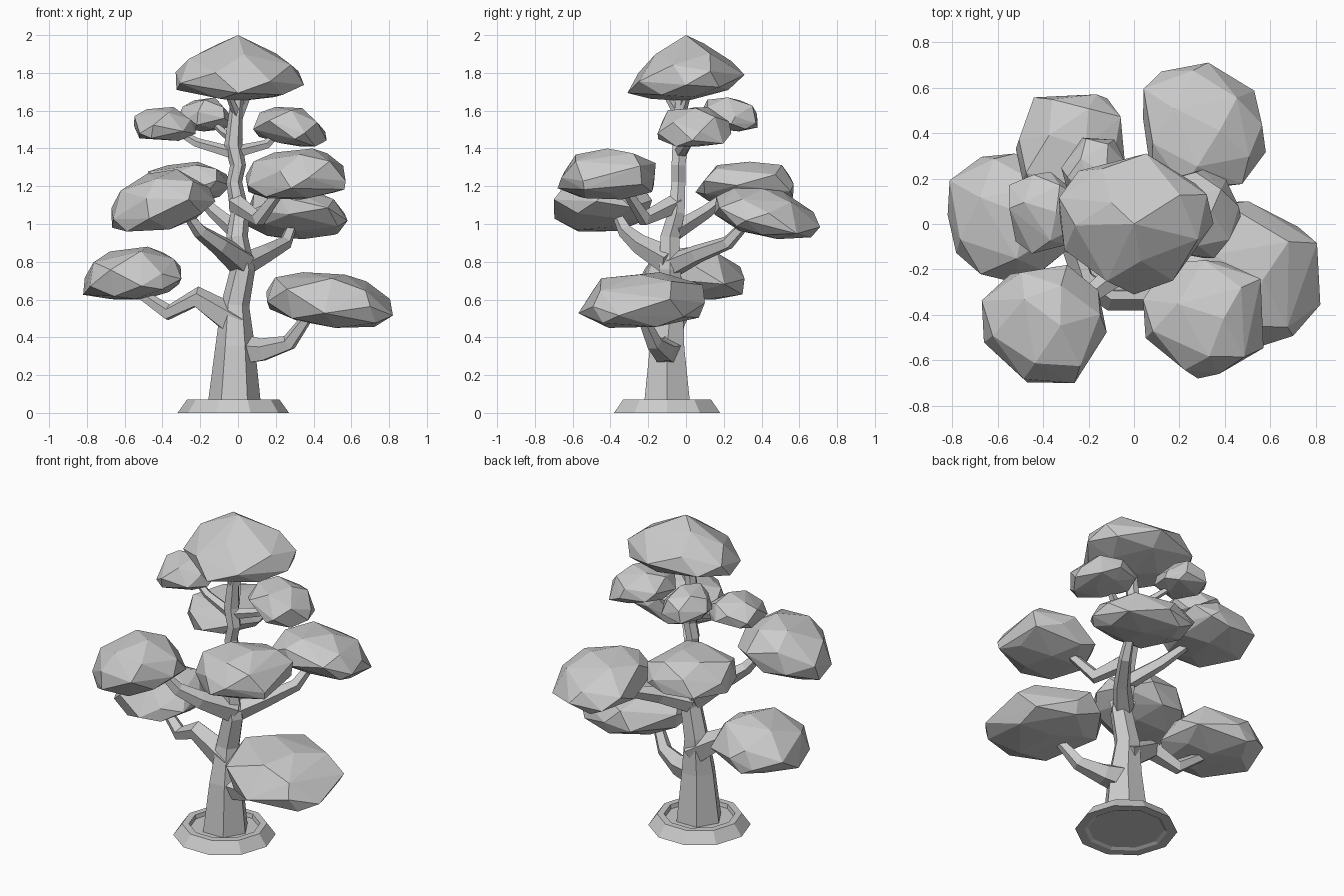
import bpy, bmesh, math, random
from mathutils import Vector

if "Cube" in bpy.data.objects:
    bpy.data.objects.remove(bpy.data.objects["Cube"])


def finish(bm, name):
    bmesh.ops.recalc_face_normals(bm, faces=bm.faces[:])
    me = bpy.data.meshes.new(name)
    bm.to_mesh(me)
    bm.free()
    ob = bpy.data.objects.new(name, me)
    bpy.context.collection.objects.link(ob)
    return ob


def tube(name, sides, pts):
    """Faceted tapering limb through (x, y, z, radius) points."""
    bm = bmesh.new()
    P = [Vector(p[:3]) for p in pts]
    rings, prev, u = [], None, None
    for i, p in enumerate(P):
        t = (P[min(i + 1, len(P) - 1)] - P[max(i - 1, 0)]).normalized()
        if i == 0 and sides == 6:
            t = Vector((0, 0, 1))
        if u is None:
            ref = Vector((1, 0, 0)) if abs(t.z) > 0.8 else Vector((0, 0, 1))
            u = (ref - t * ref.dot(t)).normalized()
        else:
            u = prev.rotation_difference(t) @ u
        prev, v = t, t.cross(u)
        rings.append([bm.verts.new(p + pts[i][3] * (u * math.cos(a) + v * math.sin(a)))
                      for a in (2 * math.pi * k / sides for k in range(sides))])
    for a, b in zip(rings, rings[1:]):
        for k in range(sides):
            n = (k + 1) % sides
            bm.faces.new((a[k], a[n], b[n], b[k]))
    bm.faces.new(rings[0])
    bm.faces.new(rings[-1])
    return finish(bm, name)


def foliage(name, xr, yr, zr, tilt=(0, 0), seed=1, n=25, power=2.4, peak=0.0):
    """Faceted leaf clump: hull of jittered points fitted to its x, y, z ranges."""
    rnd = random.Random(seed)
    pts = []
    for i in range(n):
        z = 1 - 2 * i / (n - 1) if peak else 1 - 2 * (i + 0.5) / n
        a = i * 2.39996 + rnd.uniform(-0.3, 0.3)
        r = math.sqrt(1 - z * z)
        v = Vector((r * math.cos(a), r * math.sin(a), z))
        v /= sum(abs(c) ** power for c in v) ** (1 / power)
        v *= rnd.uniform(0.92, 1.04)
        if v.z < 0:
            v.z *= 0.55
        else:
            v.z += peak * (max(0, 1 - math.hypot(v.x, v.y)) - 0.5 * v.z)
        v.z += tilt[0] * v.x + tilt[1] * v.y
        pts.append(v)
    for k, (lo, hi) in enumerate((xr, yr, zr)):
        a, b = min(p[k] for p in pts), max(p[k] for p in pts)
        for p in pts:
            p[k] = lo + (p[k] - a) / (b - a) * (hi - lo)
    bm = bmesh.new()
    for p in pts:
        bm.verts.new(p)
    res = bmesh.ops.convex_hull(bm, input=bm.verts[:])
    junk = [g for g in res["geom_interior"] if isinstance(g, bmesh.types.BMVert)]
    bmesh.ops.delete(bm, geom=junk, context='VERTS')
    return finish(bm, name)


# Shallow ten-sided base with a recessed soil disc
bm = bmesh.new()
profile = [(0.20, 0.045), (0.205, 0.07), (0.245, 0.07), (0.295, 0.0), (0.24, 0.0), (0.22, 0.01)]
rings = [[bm.verts.new((-0.025 + r * math.cos(2 * math.pi * k / 10),
                        -0.10 + r * math.sin(2 * math.pi * k / 10), z))
          for k in range(10)] for r, z in profile]
for a, b in zip(rings, rings[1:]):
    for k in range(10):
        n = (k + 1) % 10
        bm.faces.new((a[k], a[n], b[n], b[k]))
bm.faces.new(rings[0])
bm.faces.new(rings[-1])
finish(bm, "base")

# Crooked trunk
tube("trunk", 6, [(-0.02, -0.10, 0.01, 0.145), (-0.015, -0.10, 0.35, 0.105),
                  (-0.015, -0.08, 0.57, 0.075), (0.025, -0.085, 0.76, 0.066),
                  (-0.005, -0.085, 0.93, 0.058), (0.01, -0.05, 1.06, 0.05),
                  (-0.02, -0.04, 1.22, 0.042), (0.0, -0.04, 1.31, 0.042),
                  (-0.025, -0.03, 1.42, 0.048), (-0.01, -0.03, 1.6, 0.036),
                  (0.01, -0.02, 1.78, 0.025)])

# Branches, from trunk to clump
tube("branch_low_left", 5, [(0.0, -0.08, 0.47, 0.09), (-0.22, -0.10, 0.61, 0.06),
                            (-0.37, -0.05, 0.53, 0.045), (-0.56, 0.02, 0.66, 0.025)])
tube("branch_low_right", 5, [(0.0, -0.10, 0.33, 0.09), (0.13, -0.12, 0.33, 0.065),
                             (0.27, -0.17, 0.37, 0.045), (0.40, -0.25, 0.55, 0.025)])
tube("branch_front_left", 5, [(0.02, -0.08, 0.80, 0.08), (-0.10, -0.24, 0.89, 0.055),
                              (-0.20, -0.32, 0.96, 0.04), (-0.29, -0.38, 1.08, 0.022)])
tube("branch_back_right", 5, [(0.02, -0.07, 0.78, 0.065), (0.14, 0.06, 0.84, 0.05),
                              (0.25, 0.22, 0.90, 0.038), (0.31, 0.36, 1.05, 0.022)])
tube("branch_front_right", 5, [(-0.01, -0.05, 1.11, 0.055), (0.11, -0.22, 1.03, 0.045),
                               (0.24, -0.33, 1.2, 0.025)])
tube("branch_back_left", 5, [(0.0, -0.06, 0.96, 0.05), (-0.12, 0.10, 1.06, 0.038),
                             (-0.25, 0.28, 1.2, 0.022)])
tube("branch_high_left", 5, [(-0.01, -0.03, 1.37, 0.035), (-0.22, 0.01, 1.43, 0.026),
                             (-0.37, 0.05, 1.52, 0.015)])
tube("branch_high_right", 5, [(-0.01, -0.03, 1.38, 0.035), (0.15, 0.0, 1.42, 0.026),
                              (0.25, 0.04, 1.52, 0.015)])
tube("branch_high_back", 5, [(0.0, -0.03, 1.44, 0.03), (-0.07, 0.09, 1.48, 0.022),
                             (-0.16, 0.22, 1.56, 0.014)])
tube("twig_left", 4, [(0.0, -0.03, 1.56, 0.024), (-0.04, -0.09, 1.66, 0.018), (-0.08, -0.1, 1.75, 0.012)])
tube("twig_right", 4, [(0.0, -0.03, 1.56, 0.024), (0.04, 0.0, 1.65, 0.018), (0.09, 0.02, 1.75, 0.012)])

# Leaf clumps
foliage("foliage_crown", (-0.33, 0.35), (-0.31, 0.31), (1.65, 2.0), (-0.03, 0.15), 3, 24, 2.0, 0.55)
foliage("foliage_low_left", (-0.82, -0.30), (-0.26, 0.31), (0.60, 0.88), (0.15, 0), 5)
foliage("foliage_low_right", (0.15, 0.82), (-0.57, 0.10), (0.45, 0.745), (-0.17, 0.05), 7)
foliage("foliage_front_left", (-0.67, -0.12), (-0.70, -0.18), (0.96, 1.29), (0.25, 0.05), 9)
foliage("foliage_front_right", (0.04, 0.57), (-0.68, -0.16), (1.13, 1.40), (0.1, 0.05), 11)
foliage("foliage_back_right", (0.04, 0.58), (0.15, 0.71), (0.92, 1.19), (-0.1, -0.3), 13)
foliage("foliage_back_left", (-0.52, -0.04), (0.05, 0.57), (1.11, 1.33), (0.15, 0), 15)
foliage("foliage_high_left", (-0.55, -0.22), (-0.13, 0.23), (1.44, 1.62), (0, 0.1), 17, 20)
foliage("foliage_high_right", (0.08, 0.47), (-0.15, 0.24), (1.41, 1.62), (-0.2, 0), 19, 22)
foliage("foliage_high_back", (-0.32, -0.03), (0.08, 0.38), (1.49, 1.67), (0, -0.1), 21, 20)
